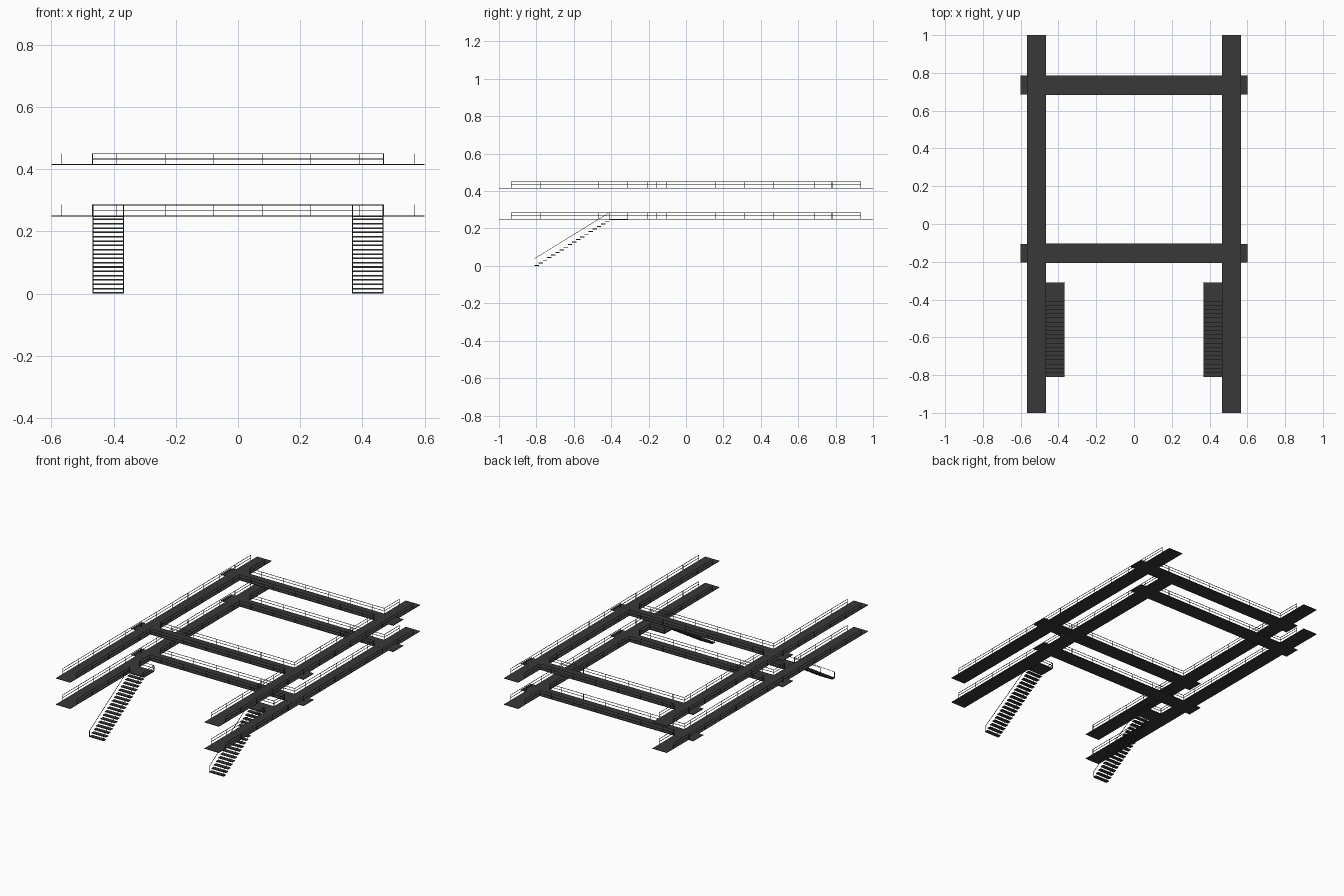
import bpy, bmesh, math
from mathutils import Vector, Matrix

if "Cube" in bpy.data.objects:
    bpy.data.objects.remove(bpy.data.objects["Cube"])

LEVELS = (0.25, 0.415)      # deck heights
IN, OUT = 0.467, 0.567      # long walkway edges in x
CROSS = ((-0.205, -0.105), (0.685, 0.785))   # cross walkway edges in y
RAIL_H, MID_H, T = 0.036, 0.018, 0.0022      # rail heights and bar thickness
STEP = 0.1557               # post spacing
DECK_T = 0.003

dark = bpy.data.materials.new("dark_metal")
dark.diffuse_color = (0.04, 0.04, 0.04, 1)
dark.use_nodes = True
dark.node_tree.nodes["Principled BSDF"].inputs["Base Color"].default_value = dark.diffuse_color


def box(bm, lo, hi):
    lo, hi = Vector(lo), Vector(hi)
    m = Matrix.Translation((lo + hi) / 2) @ Matrix.Diagonal((*(hi - lo), 1))
    bmesh.ops.create_cube(bm, size=1, matrix=m)


def bar(bm, a, b):
    """Thin square bar between two points."""
    a, b = Vector(a), Vector(b)
    d = b - a
    rot = d.to_track_quat('Z', 'Y').to_matrix().to_4x4()
    m = Matrix.Translation((a + b) / 2) @ rot @ Matrix.Diagonal((T, T, d.length, 1))
    bmesh.ops.create_cube(bm, size=1, matrix=m)


def rail(bm, a, b, z, posts):
    """Two horizontal bars from a to b with posts at the given fractions."""
    a, b = Vector((*a, z)), Vector((*b, z))
    for h in (RAIL_H - T / 2, MID_H):
        bar(bm, a + Vector((0, 0, h)), b + Vector((0, 0, h)))
    for f in posts:
        p = a.lerp(b, f)
        bar(bm, p, p + Vector((0, 0, RAIL_H)))


def finish(bm, name):
    me = bpy.data.meshes.new(name)
    bm.to_mesh(me)
    bm.free()
    me.materials.append(dark)
    ob = bpy.data.objects.new(name, me)
    bpy.context.collection.objects.link(ob)
    return ob


def y_rail(bm, x, y0, y1, z):
    """Lengthwise rail: end posts plus the posts of the regular spacing."""
    ys = [y0, y1] + [i * STEP for i in range(-6, 7) if y0 + 0.02 < i * STEP < y1 - 0.02]
    rail(bm, (x, y0), (x, y1), z, [(y - y0) / (y1 - y0) for y in ys])


for level, z in zip(("lower", "upper"), LEVELS):
    # walkway decks
    bm = bmesh.new()
    for s in (-1, 1):
        xs = sorted((s * IN, s * OUT))
        box(bm, (xs[0], -1, z - DECK_T / 2), (xs[1], 1, z + DECK_T / 2))
    finish(bm, level + "_long_decks")
    bm = bmesh.new()
    for y0, y1 in CROSS:
        box(bm, (-0.6, y0, z - DECK_T / 2 - 0.0003), (0.6, y1, z + DECK_T / 2 + 0.0003))
    finish(bm, level + "_cross_decks")

    # railings along the long walkways, open at crossings and stair landings
    bm = bmesh.new()
    front = [(-0.934, CROSS[0][0])]
    if level == "lower":
        front = [(-0.934, -0.41), (-0.31, CROSS[0][0])]
    spans = front + [(CROSS[0][1], CROSS[1][0]), (CROSS[1][1], 0.934)]
    for s in (-1, 1):
        y_rail(bm, s * (OUT - T / 2), -0.934, 0.934, z)
        for y0, y1 in spans:
            y_rail(bm, s * (IN + T / 2), y0, y1, z)
    finish(bm, level + "_long_railings")

    # railings on both edges of the cross walkways
    bm = bmesh.new()
    fr = [0, 1] + [0.5 + (i - 2.5) * STEP / (2 * IN) for i in range(6)]
    for pair in CROSS:
        for y in pair:
            rail(bm, (-IN, y), (IN, y), z, fr)
    finish(bm, level + "_cross_railings")

# stairs with landing, one on each side
N, Y0, Y1, Z1 = 18, -0.81, -0.41, LEVELS[0]
for side, s in (("left", -1), ("right", 1)):
    xa, xb = sorted((s * 0.367, s * IN))
    bm = bmesh.new()
    run = (Y1 - Y0) / N
    for i in range(N):
        y, zt = Y0 + i * run, i * Z1 / N
        box(bm, (xa, y, zt), (xb, y + run * 1.05, zt + 0.005))
    finish(bm, side + "_stair_treads")

    bm = bmesh.new()
    box(bm, (xa, Y1, Z1 - 0.004), (xb, -0.31, Z1 + 0.002))
    finish(bm, side + "_stair_landing")

    # sloped handrails and landing guard
    bm = bmesh.new()
    for x in (xa + T / 2, xb - T / 2):
        bar(bm, (x, Y0, 0), (x, Y0, 0.04))
        bar(bm, (x, Y0, 0.039), (x, Y1, Z1 + RAIL_H - T / 2))
        bar(bm, (x, Y1, Z1), (x, Y1, Z1 + RAIL_H))
    inner = s * (0.367 + T / 2)
    rail(bm, (inner, Y1), (inner, -0.31), Z1, (0, 1))
    rail(bm, (xa, -0.31), (xb, -0.31), Z1, (0, 1))
    finish(bm, side + "_stair_handrails")
